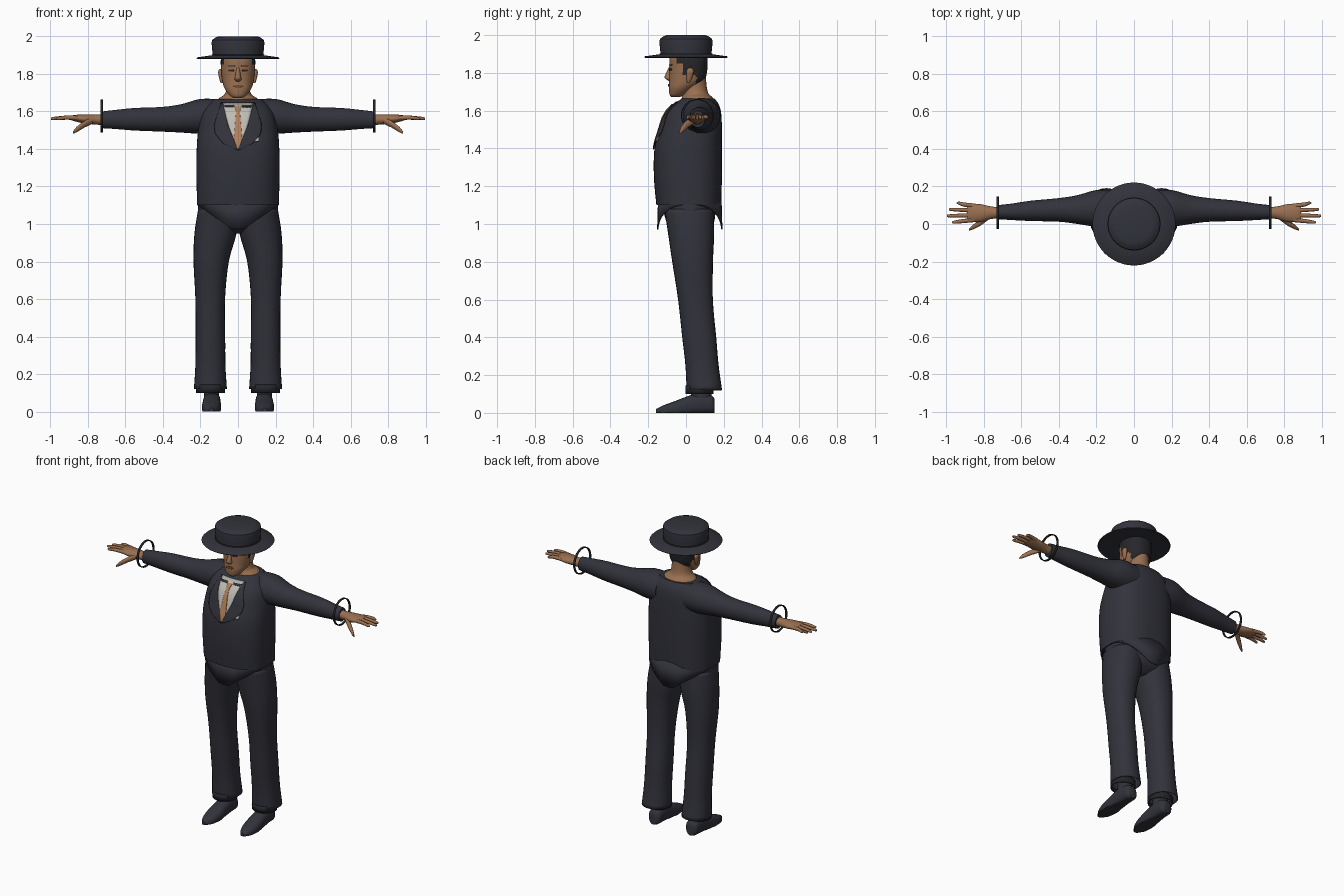
import bpy, bmesh, math
from math import cos, sin, pi

cube = bpy.data.objects.get("Cube")
if cube:
    bpy.data.objects.remove(cube, do_unlink=True)


def material(name, r, g, b):
    m = bpy.data.materials.new(name)
    m.use_nodes = True
    m.diffuse_color = (r, g, b, 1)
    node = m.node_tree.nodes["Principled BSDF"]
    node.inputs["Base Color"].default_value = (r, g, b, 1)
    node.inputs["Roughness"].default_value = .8
    return m


SUIT = material("charcoal cloth", .032, .033, .044)
TRIM = material("black trim", .018, .019, .024)
SKIN = material("tan skin", .32, .16, .08)
SHIRT = material("off white shirt", .52, .5, .46)
TIE = material("copper tie", .46, .22, .1)
HAIR = material("dark hair", .02, .02, .024)
LIPS = material("brown lips", .18, .07, .04)
parts = []


def finish(name, mat, bm, thick=0):
    bmesh.ops.recalc_face_normals(bm, faces=bm.faces)
    mesh = bpy.data.meshes.new(name)
    bm.to_mesh(mesh)
    bm.free()
    mesh.materials.append(mat)
    ob = bpy.data.objects.new(name, mesh)
    bpy.context.scene.collection.objects.link(ob)
    if thick:
        mod = ob.modifiers.new("thickness", "SOLIDIFY")
        mod.thickness, mod.offset = thick, 0
    parts.append(ob)
    return ob


def smooth(rings, k=4):
    """Resample a list of rings along a smooth curve."""
    out, last = [], len(rings) - 1
    for i in range(last):
        quad = [rings[min(max(i + d, 0), last)] for d in (-1, 0, 1, 2)]
        for j in range(k):
            t = j / k
            out.append(tuple(b + t * ((c - a) + t * ((2*a - 5*b + 4*c - d) + t * (3*(b - c) + d - a))) / 2
                             for a, b, c, d in zip(*quad)))
    return out + [rings[-1]]


def loft(name, mat, rings, axis="z", side=1, n=28, p=2, cap=True, thick=0, shape=None):
    """Skin rings of (position, centre a, centre b, radius a, radius b)."""
    bm = bmesh.new()
    loops = []
    for t, ca, cb, ra, rb in rings:
        loop = []
        for i in range(n):
            c, s = cos(2*pi*i/n), sin(2*pi*i/n)
            a = ca + ra * math.copysign(abs(c) ** (2/p), c)
            b = cb + rb * math.copysign(abs(s) ** (2/p), s)
            x, y, z = {"z": (a, b, t), "x": (t, a, b), "y": (a, t, b)}[axis]
            if shape:
                x, y, z = shape(x, y, z)
            loop.append(bm.verts.new((x * side, y, z)))
        loops.append(loop)
    for low, high in zip(loops, loops[1:]):
        for i in range(n):
            j = (i + 1) % n
            bm.faces.new((low[i], low[j], high[j], high[i]))
    if cap:
        bm.faces.new(loops[0])
        bm.faces.new(loops[-1])
    return finish(name, mat, bm, thick)


def front(rings, p, x, z):
    """Front y of a lofted body at x, z."""
    for lo, hi in zip(rings, rings[1:]):
        if lo[0] <= z <= hi[0]:
            break
    f = min(1, (z - lo[0]) / (hi[0] - lo[0]))
    _, ca, cb, ra, rb = [u + f * (v - u) for u, v in zip(lo, hi)]
    return cb - rb * (1 - min(1, abs((x - ca) / ra)) ** p) ** (1/p)


def plate(name, mat, body, p, rows, side=1, lift=.002, cols=8, steps=4):
    """Thin sheet following the front of a body; rows are (z, x start, x end)."""
    bm = bmesh.new()
    grid = []
    fine = [tuple(u + (v - u) * k / steps for u, v in zip(a, b))
            for a, b in zip(rows, rows[1:]) for k in range(steps)] + [rows[-1]]
    for z, start, end in fine:
        xs = [start + (end - start) * c / cols for c in range(cols + 1)]
        grid.append([bm.verts.new((x * side, front(body, p, x, z) - lift, z)) for x in xs])
    for a, b in zip(grid, grid[1:]):
        for i in range(cols):
            bm.faces.new((a[i], a[i+1], b[i+1], b[i]))
    return finish(name, mat, bm, .006)


# Jacket body
torso = smooth([(1.1, 0, .015, .218, .172), (1.25, 0, .01, .221, .18), (1.4, 0, .012, .22, .179),
                (1.5, 0, .025, .212, .165), (1.58, 0, .037, .195, .15),
                (1.63, 0, .052, .165, .123), (1.665, 0, .065, .125, .085)])
loft("jacket", SUIT, torso, n=56, p=2.5)


# Pointed waistcoat hem, low at the front and back centre
def pointed(x, y, z):
    return x, y, z - (.15 * max(0, 1 - max(abs(x), .03) / .21) if z < 1.11 else 0)


loft("waistcoat_hem", SUIT, [(1.1, 0, .02, .213, .17), (1.14, 0, .02, .213, .165)],
     n=56, p=2.4, cap=False, thick=.006, shape=pointed)

# Shirt front, tie, lapels, collar bars and pocket square
plate("shirt_front", SHIRT, torso, 2.5, [(1.4, -.005, .005), (1.52, -.05, .05), (1.645, -.085, .085)])
plate("tie", TIE, torso, 2.5, [(1.4, -.004, .004), (1.45, -.022, .022), (1.6, -.01, .01), (1.625, -.018, .018)],
      lift=.006)
for s, side in ((1, "left"), (-1, "right")):
    plate(side + "_lapel", SUIT, torso, 2.5,
          [(1.395, 0, .01), (1.43, .014, .08), (1.48, .034, .122), (1.53, .055, .126), (1.645, .08, .09)],
          side=s, lift=.005)
    plate(side + "_collar_bar", SUIT, torso, 2.5, [(1.622, .025, .07), (1.632, .02, .075)], side=s, lift=.005)
plate("pocket_square", SHIRT, torso, 2.5, [(1.44, .085, .112), (1.462, .107, .112)], lift=.007)

# Neck and head
loft("neck", SKIN, smooth([(1.61, 0, .06, .12, .095), (1.665, 0, .06, .105, .083), (1.69, 0, .052, .072, .068),
                           (1.73, 0, .047, .06, .062), (1.8, 0, .045, .058, .06)]))
face = smooth([(1.672, 0, -.055, .024, .022), (1.685, 0, -.046, .045, .041), (1.72, 0, -.024, .07, .067),
               (1.76, 0, .004, .083, .093), (1.82, 0, .013, .09, .1), (1.88, 0, .013, .091, .1),
               (1.93, 0, .013, .075, .085)], 6)
head = loft("head", SKIN, face, n=48, p=2.2)
head.data.materials.append(HAIR)
for f in head.data.polygons:
    c = f.center
    if c.z > 1.725 and c.y > (.055 if c.z < 1.79 else -.02 if c.z < 1.85 else -.05):
        f.material_index = 1
loft("nose", SKIN, smooth([(1.835, 0, -.078, .008, .01), (1.785, 0, -.092, .015, .02),
                           (1.77, 0, -.09, .018, .02), (1.758, 0, -.08, .011, .012)]), n=16)
plate("mouth", LIPS, face, 2.2, [(1.728, -.016, .016), (1.735, -.027, .027), (1.741, -.014, .014)])
for s, side in ((1, "left"), (-1, "right")):
    plate(side + "_eye", HAIR, face, 2.2, [(1.812, .026, .042), (1.818, .02, .05), (1.823, .026, .042)], side=s)
    plate(side + "_eyebrow", HAIR, face, 2.2, [(1.838, .016, .05), (1.845, .018, .056)], side=s)
    loft(side + "_ear", SKIN, smooth([(1.75, .086, .012, .006, .008), (1.775, .09, .018, .01, .015),
                                      (1.81, .094, .022, .012, .02), (1.825, .092, .022, .006, .01)]), side=s, n=14)


# Round hat
def disc(z, r):
    return z, 0, 0, r, r


loft("hat_brim", SUIT, [disc(1.888, .1), disc(1.88, .217), disc(1.884, .221), disc(1.888, .217), disc(1.9, .13)], n=48)
loft("hat_crown", SUIT, [disc(1.89, .134), disc(1.965, .141), disc(1.98, .138), disc(1.995, .118), disc(2, .1)], n=48)
loft("hat_band", TRIM, [disc(1.893, .137), disc(1.903, .138)], n=48, cap=False, thick=.004)

# Trouser seat
loft("trouser_seat", SUIT, smooth([(.95, 0, .03, .06, .06), (.99, 0, .025, .17, .115),
                                   (1.05, 0, .02, .212, .135), (1.13, 0, .015, .208, .14)]), n=40, p=2.3)

for s, side in ((1, "left"), (-1, "right")):
    # Leg, turn-up, ankle and shoe
    loft(side + "_trouser_leg", SUIT,
         smooth([(.12, .147, .097, .086, .092), (.25, .147, .085, .078, .086), (.4, .147, .07, .077, .088),
                 (.6, .148, .05, .077, .09), (.8, .143, .035, .092, .106), (.95, .12, .027, .11, .12),
                 (1.08, .105, .015, .105, .128)]), side=s, p=2.2, cap=False, thick=.004)
    loft(side + "_turn_up", TRIM, [(.1, .147, .072, .075, .072), (.145, .147, .072, .075, .072)],
         side=s, cap=False, thick=.005)
    loft(side + "_ankle", SUIT, [(.05, .14, .08, .04, .055), (.3, .145, .08, .045, .055)], side=s, n=18)
    loft(side + "_shoe", SUIT,
         smooth([(.152, .138, .035, .025, .035), (.135, .138, .045, .042, .048), (.08, .139, .05, .046, .055),
                 (.02, .14, .04, .048, .052), (-.06, .141, .02, .051, .042), (-.12, .142, .01, .038, .03),
                 (-.16, .143, .008, .012, .012)]), "y", side=s, n=24, p=2.4,
         shape=lambda x, y, z: (x, y, max(z, 0)))

    # Sleeve and loose wrist ring
    loft(side + "_sleeve", SUIT,
         smooth([(.1, .08, 1.57, .1, .095), (.2, .083, 1.573, .098, .093), (.3, .077, 1.563, .077, .076),
                 (.4, .075, 1.558, .063, .066), (.55, .07, 1.558, .054, .06), (.65, .065, 1.557, .044, .051),
                 (.73, .063, 1.555, .037, .044)]), "x", side=s)
    loft(side + "_wrist_ring", TRIM, [(.72, .06, 1.575, .084, .084), (.733, .06, 1.575, .084, .084)],
         "x", side=s, n=40, cap=False, thick=.006)

    # Hand with fingers and thumb
    loft(side + "_palm", SKIN,
         smooth([(.7, .06, 1.555, .03, .03), (.76, .06, 1.557, .033, .027), (.82, .058, 1.56, .048, .024),
                 (.87, .06, 1.564, .048, .017), (.89, .06, 1.565, .044, .011)]), "x", side=s, n=20)
    for i, (finger, tip) in enumerate((("index", .97), ("middle", .997), ("ring", .985), ("little", .945))):
        y = .022 + i * .025
        spread = y + (i - 1.4) * .009
        loft(f"{side}_{finger}_finger", SKIN,
             smooth([(.85, y, 1.564, .012, .012), (.91, (y + spread) / 2, 1.567, .011, .011),
                     (tip - .01, spread, 1.562, .008, .008), (tip, spread, 1.561, .003, .003)], 3), "x", side=s, n=12)
    loft(side + "_thumb", SKIN,
         smooth([(.775, .045, 1.553, .022, .02), (.82, .008, 1.53, .018, .018), (.86, -.018, 1.503, .012, .015),
                 (.88, -.03, 1.486, .005, .006)], 3), "x", side=s, n=14)

# Smooth shading with crisp edges
bpy.ops.object.select_all(action="DESELECT")
for ob in parts:
    ob.select_set(True)
bpy.context.view_layer.objects.active = parts[0]
bpy.ops.object.shade_smooth_by_angle(angle=math.radians(40))
